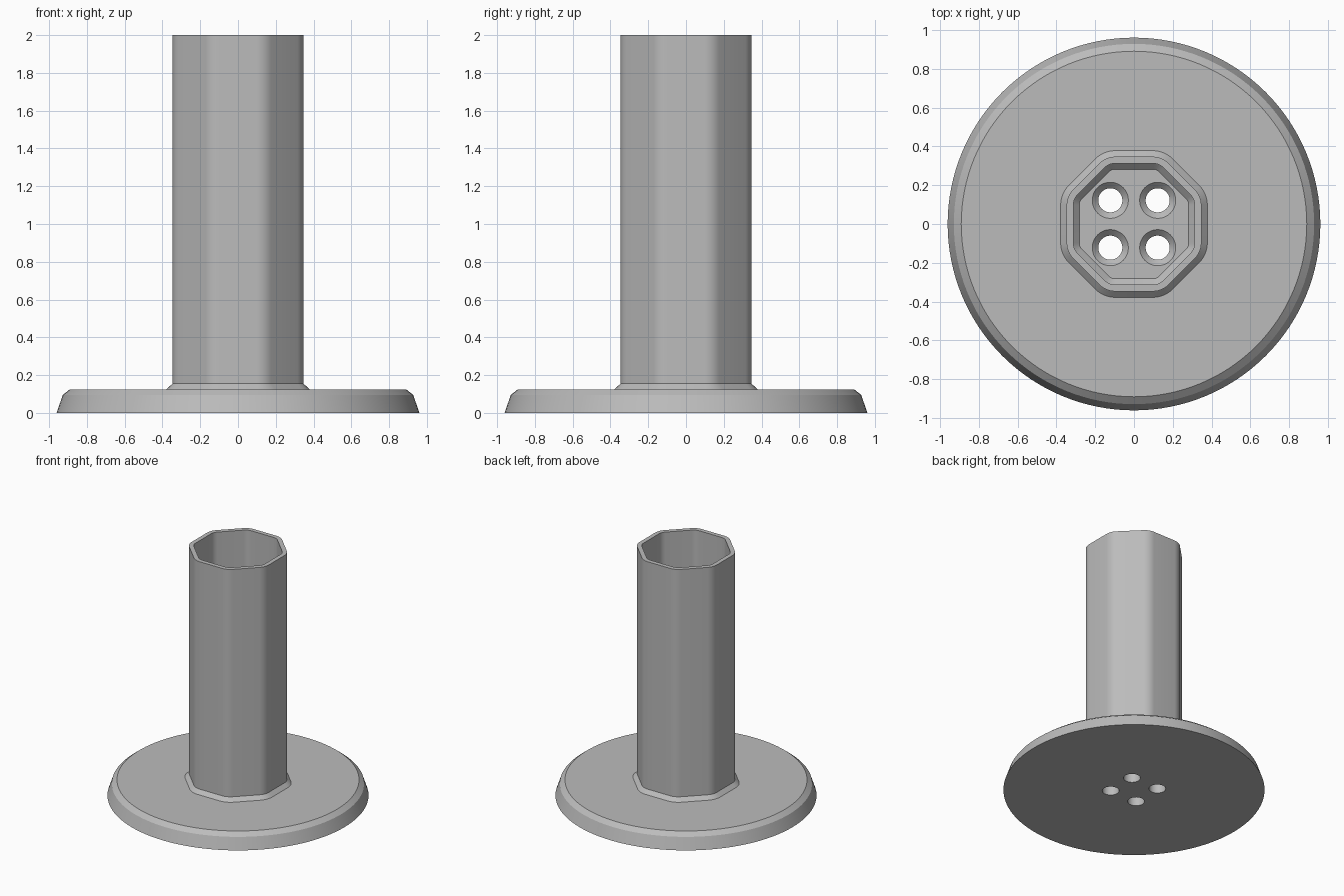
import bpy, bmesh, math

if "Cube" in bpy.data.objects:
    bpy.data.objects.remove(bpy.data.objects["Cube"])

grey = bpy.data.materials.new("plain grey")
grey.diffuse_color = (0.5, 0.5, 0.5, 1)
grey.use_nodes = True
grey.node_tree.nodes["Principled BSDF"].inputs["Base Color"].default_value = grey.diffuse_color


def make_object(name, bm):
    bmesh.ops.recalc_face_normals(bm, faces=bm.faces)
    mesh = bpy.data.meshes.new(name)
    bm.to_mesh(mesh)
    bm.free()
    mesh.materials.append(grey)
    obj = bpy.data.objects.new(name, mesh)
    bpy.context.collection.objects.link(obj)
    return obj


def loft(name, rings, closed=False):
    """Join equal-sized rings of points; close into a loop or cap both ends."""
    bm = bmesh.new()
    loops = [[bm.verts.new(p) for p in ring] for ring in rings]
    n = len(loops[0])
    pairs = list(zip(loops, loops[1:]))
    if closed:
        pairs.append((loops[-1], loops[0]))
    else:
        bm.faces.new(loops[0])
        bm.faces.new(loops[-1])
    for a, b in pairs:
        for i in range(n):
            j = (i + 1) % n
            bm.faces.new((a[i], a[j], b[j], b[i]))
    return make_object(name, bm)


def circle(r, z, x=0, y=0, n=128):
    return [(x + r * math.cos(2 * math.pi * i / n),
             y + r * math.sin(2 * math.pi * i / n), z) for i in range(n)]


def rounded_octagon(apothem, z, steps=6):
    """Octagon with flats on the axes and corners rounded about shared centres."""
    core = 0.237
    r = apothem - core
    reach = core / math.cos(math.pi / 8)
    ring = []
    for k in range(8):
        mid = (k + 0.5) * math.pi / 4
        for s in range(steps + 1):
            a = mid + (s / steps - 0.5) * math.pi / 4
            ring.append((reach * math.cos(mid) + r * math.cos(a),
                         reach * math.sin(mid) + r * math.sin(a), z))
    return ring


def smooth(obj, degrees=20):
    bpy.ops.object.select_all(action='DESELECT')
    obj.select_set(True)
    bpy.context.view_layer.objects.active = obj
    bpy.ops.object.shade_smooth_by_angle(angle=math.radians(degrees))


# Round base with sloping side and chamfered rim
base = loft("base", [circle(r, z) for r, z in
                     ((0.96, 0), (0.928, 0.095), (0.89, 0.125))])

# Four countersunk drain holes through the base
for sx in (-1, 1):
    for sy in (-1, 1):
        cutter = loft("hole_cutter", [
            circle(r, z, 0.122 * sx, 0.122 * sy, 48) for r, z in
            ((0.062, -0.05), (0.062, 0.094), (0.093, 0.125), (0.093, 0.2))])
        cutter.hide_render = True
        cutter.hide_set(True)
        cut = base.modifiers.new("hole", 'BOOLEAN')
        cut.operation = 'DIFFERENCE'
        cut.solver = 'EXACT'
        cut.object = cutter

# Bake the holes into the base and drop the cutters
depsgraph = bpy.context.evaluated_depsgraph_get()
holed = bpy.data.meshes.new_from_object(base.evaluated_get(depsgraph))
base.modifiers.clear()
base.data = holed
for obj in [o for o in bpy.data.objects if o.name.startswith("hole_cutter")]:
    bpy.data.objects.remove(obj)
smooth(base, 15)

# Hollow octagonal tube with a chamfered foot outside and inside
tube_profile = ((0.378, 0.115), (0.378, 0.125), (0.347, 0.155), (0.347, 2.0),
                (0.312, 2.0), (0.312, 0.155), (0.282, 0.125), (0.282, 0.115))
tube = loft("tube", [rounded_octagon(a, z) for a, z in tube_profile], closed=True)
smooth(tube, 20)
